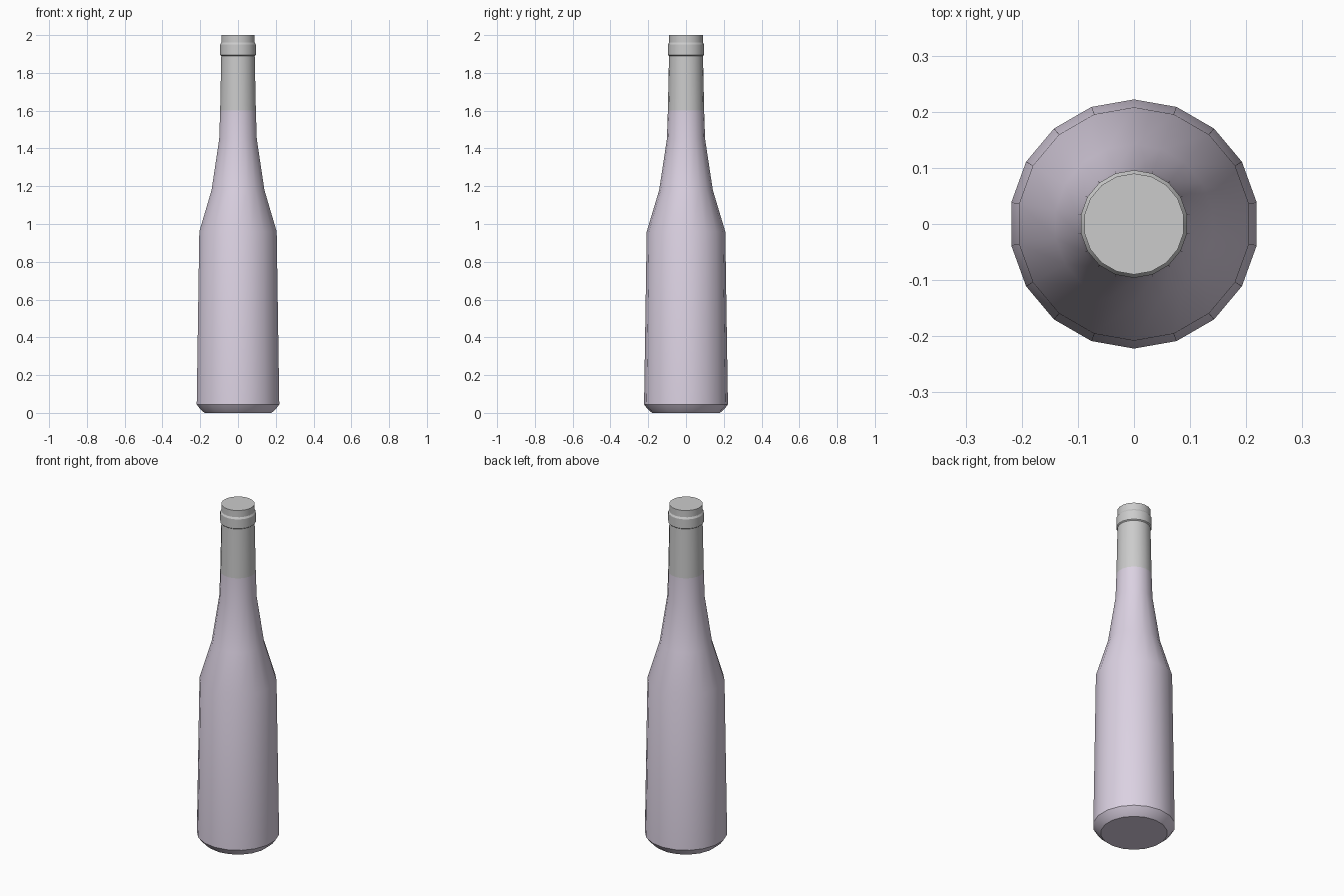
import bpy, bmesh, math

if "Cube" in bpy.data.objects:
    bpy.data.objects.remove(bpy.data.objects["Cube"])

SIDES = 18


def lathe(name, profile, cap_start=False, cap_end=False, color=None):
    """Revolve (radius, z) points around z, with a vertex facing +y."""
    bm = bmesh.new()
    rings = []
    for r, z in profile:
        ring = []
        for i in range(SIDES):
            a = math.pi / 2 + 2 * math.pi * i / SIDES
            ring.append(bm.verts.new((r * math.cos(a), r * math.sin(a), z)))
        rings.append(ring)
    for low, high in zip(rings, rings[1:]):
        for i in range(SIDES):
            j = (i + 1) % SIDES
            bm.faces.new((low[i], low[j], high[j], high[i]))
    if cap_start:
        bm.faces.new(rings[0][::-1])
    if cap_end:
        bm.faces.new(rings[-1])
    mesh = bpy.data.meshes.new(name)
    bm.to_mesh(mesh)
    bm.free()
    obj = bpy.data.objects.new(name, mesh)
    bpy.context.collection.objects.link(obj)
    if color:
        mat = bpy.data.materials.new(name + "_material")
        mat.diffuse_color = color
        mat.use_nodes = True
        mat.node_tree.nodes["Principled BSDF"].inputs["Base Color"].default_value = mat.diffuse_color
        mesh.materials.append(mat)
    bpy.ops.object.select_all(action='DESELECT')
    obj.select_set(True)
    bpy.context.view_layer.objects.active = obj
    bpy.ops.object.shade_smooth_by_angle(angle=math.radians(30))
    return obj


# Glass body: chamfered base, tapered barrel, shoulder and lower neck
lathe("glass_body",
      [(0.18, 0.0), (0.203, 0.02), (0.222, 0.045), (0.208, 0.96),
       (0.142, 1.18), (0.101, 1.45), (0.096, 1.60)],
      cap_start=True, color=(0.71, 0.64, 0.76, 1))

# Grey neck sleeve with raised collar and flat top
lathe("neck_sleeve",
      [(0.096, 1.60), (0.090, 1.89), (0.096, 1.895), (0.096, 1.95),
       (0.090, 1.96), (0.090, 2.0)],
      cap_end=True)
